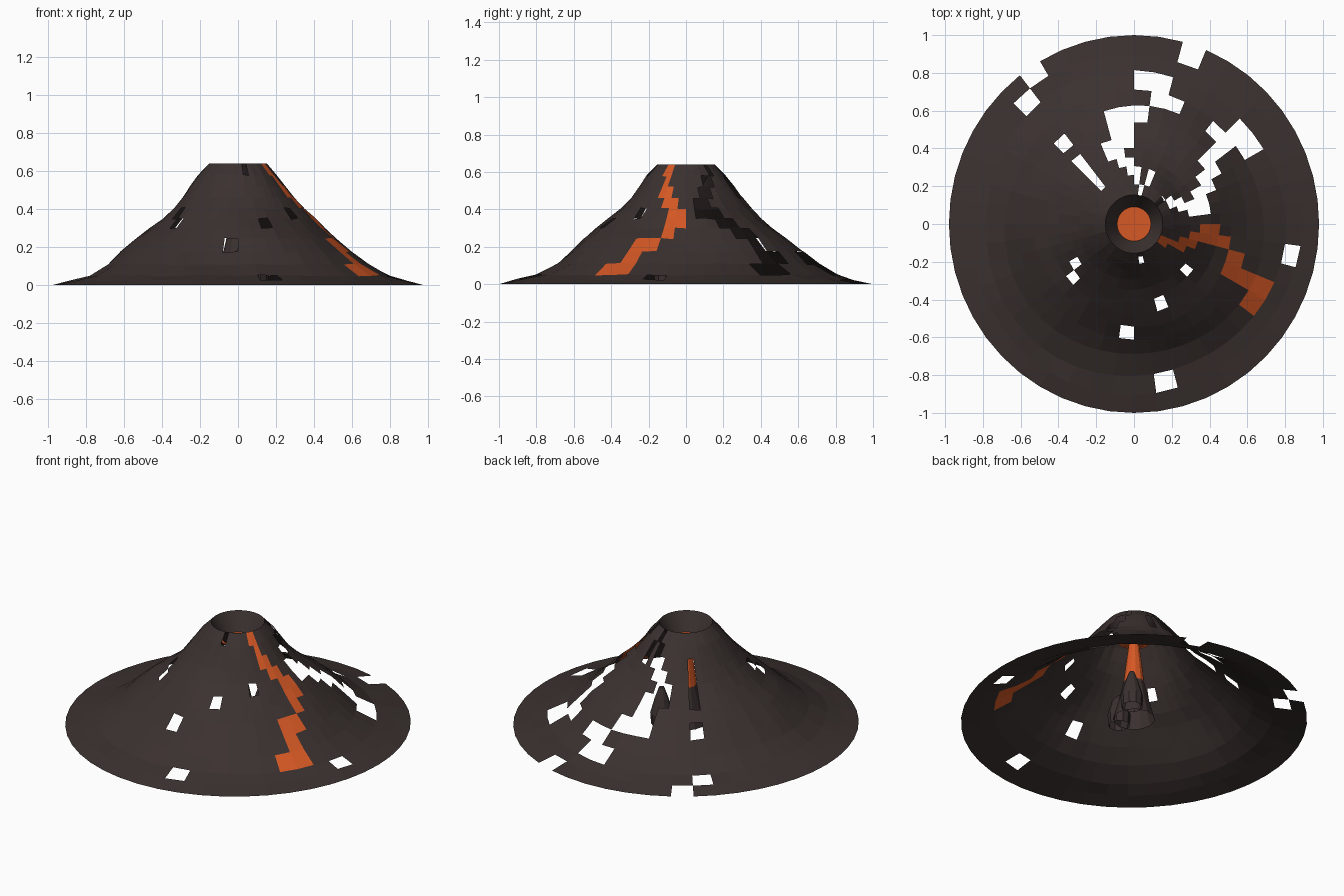
import bpy, bmesh, math, random
from mathutils import Vector

random.seed(4)
cube = bpy.data.objects.get("Cube")
if cube:
    bpy.data.objects.remove(cube)


def material(name, color):
    m = bpy.data.materials.new(name)
    m.use_nodes = True
    m.diffuse_color = (*color, 1)
    bsdf = next(n for n in m.node_tree.nodes if n.type == 'BSDF_PRINCIPLED')
    bsdf.inputs["Base Color"].default_value = (*color, 1)
    bsdf.inputs["Roughness"].default_value = 0.9
    return m


ROCK = material("dark rock", (0.043, 0.031, 0.029))
LAVA = material("orange lava", (0.67, 0.098, 0.018))


def lathe(name, profile, segments, center=(0, 0), skip=None, lava=None,
          cap=False, warp=lambda r, z, a, i: (r, z)):
    """Spin (radius, height) points listed from bottom to top of the outside.
    skip and lava map a row to the sectors left open or painted."""
    skip, lava = skip or {}, lava or {}
    bm = bmesh.new()
    rings = []
    for i, (r, z) in enumerate(profile):
        ring = []
        for s in range(segments):
            a = math.tau * s / segments
            rr, zz = warp(r, z, a, i)
            ring.append(bm.verts.new((center[0] + rr * math.cos(a),
                                      center[1] + rr * math.sin(a), zz)))
        rings.append(ring)
    for i in range(len(rings) - 1):
        gaps = {s % segments for s in skip.get(i, ())}
        hot = {s % segments for s in lava.get(i, ())}
        for s in range(segments):
            if s in gaps:
                continue
            t = (s + 1) % segments
            f = bm.faces.new((rings[i][s], rings[i][t],
                              rings[i + 1][t], rings[i + 1][s]))
            f.material_index = int(s in hot)
    if cap:
        bm.faces.new(rings[-1])
    loose = [v for v in bm.verts if not v.link_faces]
    bmesh.ops.delete(bm, geom=loose, context='VERTS')
    mesh = bpy.data.meshes.new(name)
    bm.to_mesh(mesh)
    bm.free()
    mesh.materials.append(ROCK)
    mesh.materials.append(LAVA)
    ob = bpy.data.objects.new(name, mesh)
    bpy.context.collection.objects.link(ob)
    return ob


# Mountain slope: rows count up from the ground, sectors from +x
SEGMENTS = 48
slope = [(1, 0), (.9, .025), (.81, .05), (.7, .11), (.62, .175), (.54, .245),
         (.47, .3), (.41, .35), (.35, .405), (.3, .46), (.255, .52),
         (.21, .58), (.155, .64)]
lava_stream = {2: (-5, -4), 3: (-4,), 4: (-4, -3), 5: (-2,), 6: (-2, -1),
               7: (-2, -1), 8: (-3, -2), 9: (-4, -3), 10: (-4,), 11: (-5, -4)}
openings = {
    0: (9, 16),
    1: (-2, -11, 17),
    2: (4, 5, 10, 11),
    3: (5, 6, 9, 10),
    4: (-13, 5, 11, 12, 13, 17),
    5: (4, 5, 12, 13),
    6: (-10, -19, 3, 4, 12, 13, 14, 17),
    7: (-6, -20, 1, 2, 3, 13, 14, 17),
    8: (1, 2, 12, 13, 17),
    9: (2, 3, 9, 11, 12, 17),
    10: (3, 4, 9, 11),
    11: (-11, 5, 10),
}


def rugged(r, z, a, i):
    r *= 0.99 - 0.01 * math.cos(2 * a)
    if 0 < i < len(slope) - 1:
        r += 0.012 * math.sin(3 * a + i) * min(1, r * 2)
        z += random.uniform(-0.004, 0.004)
    return r, z


lathe("mountain_slope", slope, SEGMENTS, skip=openings, lava=lava_stream, warp=rugged)

# Crater wall dropping inward from the rim
lathe("crater_wall", [(.155, .64), (.125, .59), (.09, .53)], SEGMENTS,
      warp=lambda r, z, a, i: rugged(r, z, a, 0))

# Molten pool on the crater floor
pool = lathe("lava_pool", [(.1, .528), (.09, .532)], 16, cap=True)
for face in pool.data.polygons:
    face.material_index = 1

# Feed pipe under the pool: hot at the top, rock toward the open foot
hot_rows = {i: range(12) for i in (2, 3)}
lathe("feed_pipe", [(.12, .01), (.09, .12), (.06, .25), (.045, .38), (.03, .5)],
      12, lava=hot_rows)

# Small hollow cones standing beside the pipe
for name, center, height in (("side_cone_back", (.1, .1), .24),
                             ("side_cone_front", (.02, -.11), .2)):
    lathe(name, [(.06, .01), (.065, .08), (.04, .17), (.015, height)],
          10, center=center, cap=True)
